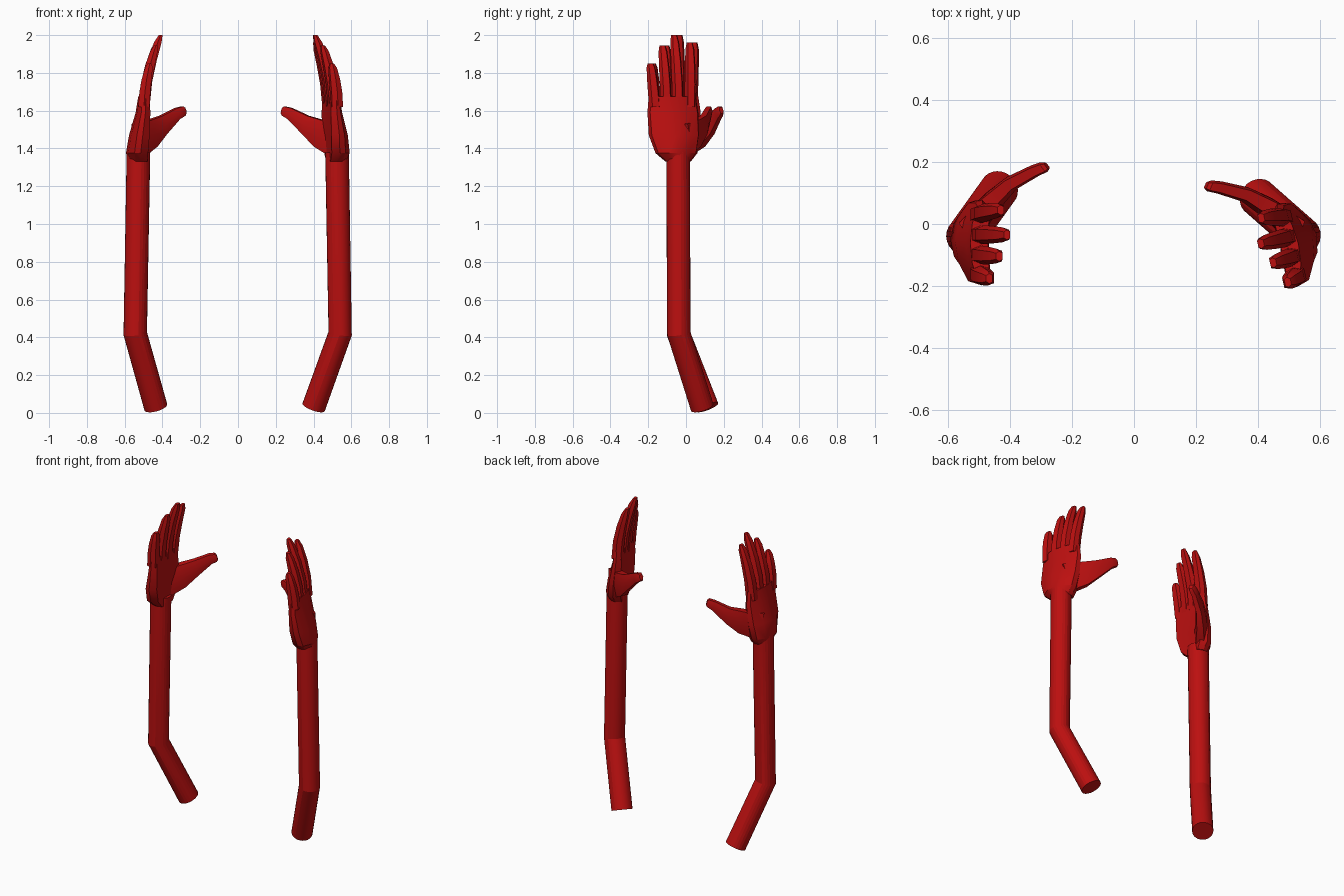
import bpy, bmesh, math
from mathutils import Vector, Matrix

if "Cube" in bpy.data.objects:
    bpy.data.objects.remove(bpy.data.objects["Cube"])

red = bpy.data.materials.new("red")
red.diffuse_color = (0.5, 0.005, 0.005, 1)
red.use_nodes = True
red.node_tree.nodes["Principled BSDF"].inputs["Base Color"].default_value = red.diffuse_color


def loft(name, rings, place, angle=30):
    """Skin equal-length rings of points, cap both ends, place in the world."""
    bm = bmesh.new()
    vs = [[bm.verts.new(place @ Vector(p)) for p in r] for r in rings]
    n = len(vs[0])
    for a, b in zip(vs, vs[1:]):
        for i in range(n):
            j = (i + 1) % n
            bm.faces.new((a[i], a[j], b[j], b[i]))
    bm.faces.new(vs[0])
    bm.faces.new(vs[-1])
    bmesh.ops.recalc_face_normals(bm, faces=bm.faces)
    me = bpy.data.meshes.new(name)
    bm.to_mesh(me)
    bm.free()
    ob = bpy.data.objects.new(name, me)
    bpy.context.collection.objects.link(ob)
    me.materials.append(red)
    bpy.ops.object.select_all(action='DESELECT')
    ob.select_set(True)
    bpy.context.view_layer.objects.active = ob
    bpy.ops.object.shade_smooth_by_angle(angle=math.radians(angle))


def tube_rings(path, radius, sides=24):
    """Round rings along a bent path, mitred at the bend."""
    pts = [Vector(p) for p in path]
    rings = []
    for i, p in enumerate(pts):
        t_in = (p - pts[max(i - 1, 0)]).normalized()
        t_out = (pts[min(i + 1, len(pts) - 1)] - p).normalized()
        t = (t_in + t_out).normalized()
        u = Vector((0, 1, 0)).cross(t).normalized()
        v = t.cross(u)
        rings.append([p + radius * (math.cos(a) * u + math.sin(a) * v)
                      for a in (2 * math.pi * k / sides for k in range(sides))])
    return rings


# Cross-sections: domed back (-x), flatter palm side (+x)
PALM = [(-1, 0), (-.8, .5), (-.25, .93), (.3, 1), (.95, .8),
        (.85, 0), (.95, -.8), (.3, -1), (-.25, -.93), (-.8, -.5)]
FINGER = [(-1, .6), (0, 1), (1, .7), (1, -.7), (0, -1), (-1, -.6)]


def section(shape, cx, cy, z, hx, hy):
    return [(cx + hx * a, cy + hy * b, z) for a, b in shape]


def build_arm(side, place):
    # forearm and bent elbow
    loft(side + "_arm", tube_rings(
        [(.1, .152, .03), (-.009, 0, .42), (0.008, 0, 1.38)], .0625), place, 15)
    # palm
    palm = [(.008, 0, 1.33, .05, .065), (.002, -.01, 1.375, .06, .11),
            (.014, -.018, 1.47, .056, .136), (.033, -.02, 1.59, .04, .138),
            (.038, -.023, 1.675, .031, .128)]
    loft(side + "_palm", [section(PALM, *r) for r in palm], place)
    # fingers: base y, tip y, tip x, tip z
    fingers = {"little": (-.121, -.136, .068, 1.85), "ring": (-.058, -.064, .1, 1.945),
               "middle": (.006, .005, .125, 2.0), "index": (.07, .085, .105, 1.96)}
    for name, (y0, y1, x1, z1) in fingers.items():
        rings = []
        for t, hx, hy in [(0, .03, .03), (.35, .029, .03), (.65, .026, .028),
                          (.9, .02, .024), (1, .01, .016)]:
            rings.append(section(FINGER, .037 + (x1 - .037) * t ** 1.7,
                                 y0 + (y1 - y0) * t, 1.62 + (z1 - 1.62) * t, hx, hy))
        loft(f"{side}_{name}_finger", rings, place)
    # thumb: tall web at the palm narrowing to the tip
    rings = []
    for x, y, z, h, w in [(.01, .03, 1.445, .085, .045), (.08, .115, 1.48, .07, .034),
                          (.14, .172, 1.525, .048, .025), (.215, .212, 1.585, .029, .021),
                          (.245, .224, 1.598, .024, .019), (.254, .228, 1.601, .015, .013)]:
        s = Vector((-.6, .8, 0)) * w
        # tilt the section so that it crosses the thumb direction
        up = Vector((-.25, -.15, 1)) * h
        c = Vector((x, y, z))
        rings.append([c + s * b + up * a for a, b in FINGER])
    loft(side + "_thumb", rings, place)


# Left arm, then its mirrored copy turned slightly about its own axis
build_arm("left", Matrix.Translation((-.535, -.04, 0)))
build_arm("right", Matrix.Translation((.532, -.04, 0))
          @ Matrix.Rotation(math.radians(13), 4, 'Z') @ Matrix.Scale(-1, 4, (1, 0, 0)))
